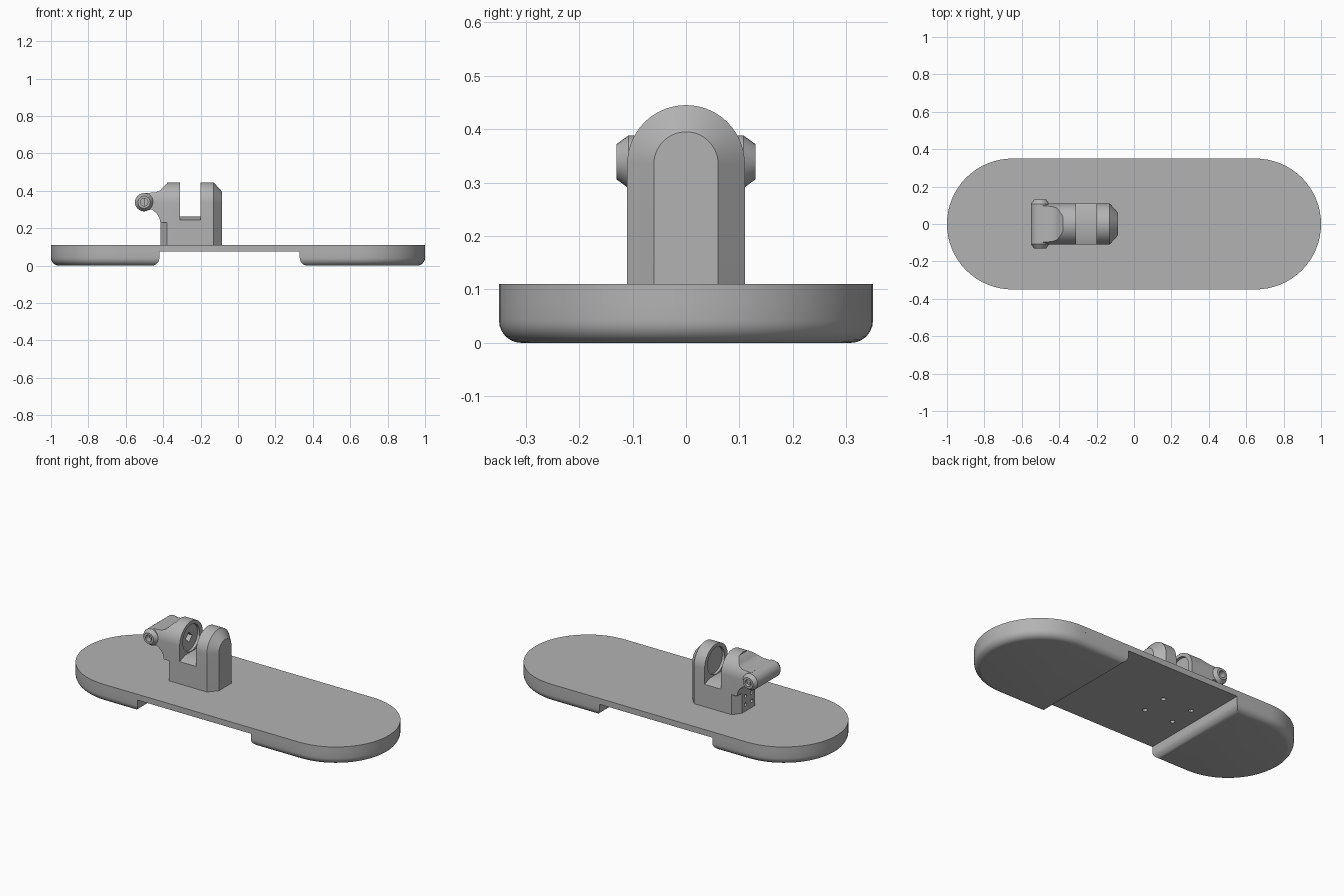
import bpy, bmesh, math

if "Cube" in bpy.data.objects:
    bpy.data.objects.remove(bpy.data.objects["Cube"], do_unlink=True)

grey = bpy.data.materials.new("plain_grey")
grey.use_nodes = True
grey.diffuse_color = (0.45, 0.45, 0.45, 1)
grey.node_tree.nodes["Principled BSDF"].inputs["Base Color"].default_value = (0.45, 0.45, 0.45, 1)


def loft(name, sections):
    """Skin a closed, capped solid through matching rings of 3D points."""
    bm = bmesh.new()
    rings = [[bm.verts.new(p) for p in s] for s in sections]
    n = len(rings[0])
    for a, b in zip(rings, rings[1:]):
        for i in range(n):
            j = (i + 1) % n
            bm.faces.new((a[i], a[j], b[j], b[i]))
    bm.faces.new(rings[0])
    bm.faces.new(rings[-1])
    bmesh.ops.recalc_face_normals(bm, faces=bm.faces)
    mesh = bpy.data.meshes.new(name)
    bm.to_mesh(mesh)
    bm.free()
    mesh.materials.append(grey)
    ob = bpy.data.objects.new(name, mesh)
    bpy.context.collection.objects.link(ob)
    return ob


def prism(name, outline, axis, lo, hi):
    """Extrude a 2D outline along an axis; the outline uses the other two axes in order."""
    def place(p, t):
        q = list(p)
        q.insert(axis, t)
        return q
    return loft(name, [[place(p, t) for p in outline] for t in (lo, hi)])


def circle(cu, cv, r, n=24):
    return [(cu + r * math.cos(2 * math.pi * i / n), cv + r * math.sin(2 * math.pi * i / n))
            for i in range(n)]


def activate(ob):
    bpy.ops.object.select_all(action='DESELECT')
    ob.select_set(True)
    bpy.context.view_layer.objects.active = ob


def boolean(ob, tool, operation='DIFFERENCE'):
    tool.hide_render = True
    mod = ob.modifiers.new("cut", 'BOOLEAN')
    mod.operation, mod.solver, mod.object = operation, 'EXACT', tool
    activate(ob)
    bpy.ops.object.modifier_apply(modifier=mod.name)
    bpy.data.objects.remove(tool, do_unlink=True)


def smooth(ob):
    activate(ob)
    bpy.ops.object.shade_smooth_by_angle(angle=math.radians(30))


# Deck: long plate with round ends
END_X, R, DECK_LOW, DECK_TOP = 0.65, 0.35, 0.075, 0.11
STEPS = 32


def round_end(side):
    return [(side * (END_X + R * math.cos(a)), side * R * math.sin(a))
            for a in (math.pi * (i / STEPS - 0.5) for i in range(STEPS + 1))]


deck = prism("deck", round_end(1) + round_end(-1), 2, DECK_LOW, DECK_TOP)
for x in (-0.33, -0.14):
    for y in (-0.075, 0.075):
        boolean(deck, prism("screw_cutter", circle(x, y, 0.014, 12), 2, 0, 0.2))
smooth(deck)

# Feet under both ends, with rounded lower edges
for name, side, inner in (("right_foot", -1, -0.42), ("left_foot", 1, 0.33)):
    outline = round_end(side) + [(inner, side * R), (inner, -side * R)]
    foot = prism(name, outline, 2, 0, DECK_LOW)
    bm = bmesh.new()
    bm.from_mesh(foot.data)
    low = [e for e in bm.edges if all(v.co.z < 0.001 for v in e.verts)]
    bmesh.ops.bevel(bm, geom=low, offset=0.042, segments=6, profile=0.5, affect='EDGES')
    bm.to_mesh(foot.data)
    bm.free()
    smooth(foot)

# Clevis: arched block with a chamfered front end
AXIS_Z, HALF = 0.335, 0.11


def arch(x, half, n=28):
    pts = [(x, half * math.cos(math.pi * i / n), AXIS_Z + half * math.sin(math.pi * i / n))
           for i in range(n + 1)]
    return [(x, half, DECK_TOP)] + pts + [(x, -half, DECK_TOP)]


clevis = loft("clevis", [arch(-0.38, HALF), arch(-0.13, HALF), arch(-0.085, 0.06)])
slot = [(-0.15, 0.23), (-0.06, 0.262), (0.06, 0.262), (0.15, 0.23), (0.15, 0.5), (-0.15, 0.5)]
boolean(clevis, prism("slot_cutter", slot, 0, -0.31, -0.2))
boolean(clevis, prism("disc_cutter", circle(0, 0.345, 0.08, 32), 0, -0.325, -0.185))
boolean(clevis, prism("socket_cutter", circle(0, 0.345, 0.03, 4), 0, -0.36, -0.32))
smooth(clevis)

# Heel: chamfered lower end with four small holes
heel = prism("heel", [(-0.375, -HALF), (-0.38, -HALF), (-0.415, -0.06),
                      (-0.415, 0.06), (-0.38, HALF), (-0.375, HALF)], 2, DECK_TOP, 0.26)
for y in (-0.03, 0.03):
    for z in (0.15, 0.2):
        boolean(heel, prism("pin_cutter", circle(y, z, 0.011, 12), 0, -0.43, -0.39))
smooth(heel)

# Arm: sloping bracket that joins the clevis to the barrel
side_shape = [(-0.372, 0.445), (-0.395, 0.425), (-0.415, 0.403), (-0.44, 0.391), (-0.5, 0.388),
              (-0.5, 0.292), (-0.46, 0.3), (-0.435, 0.28), (-0.42, 0.255), (-0.415, 0.23),
              (-0.372, 0.23)]
arm = prism("arm", side_shape, 1, -0.2, 0.2)
boolean(arm, loft("arch_tool", [arch(-0.6, HALF), arch(-0.3, HALF)]), 'INTERSECT')
smooth(arm)

# Barrel: cross tube with tapered ends and sockets
half_profile = [(0.095, 0.02), (0.13, 0.02), (0.13, 0.033), (0.108, 0.049)]
profile = [(-y, r) for y, r in half_profile] + half_profile[::-1]
barrel = loft("barrel", [[(x, y, z) for x, z in circle(-0.502, 0.339, r)] for y, r in profile])
smooth(barrel)
